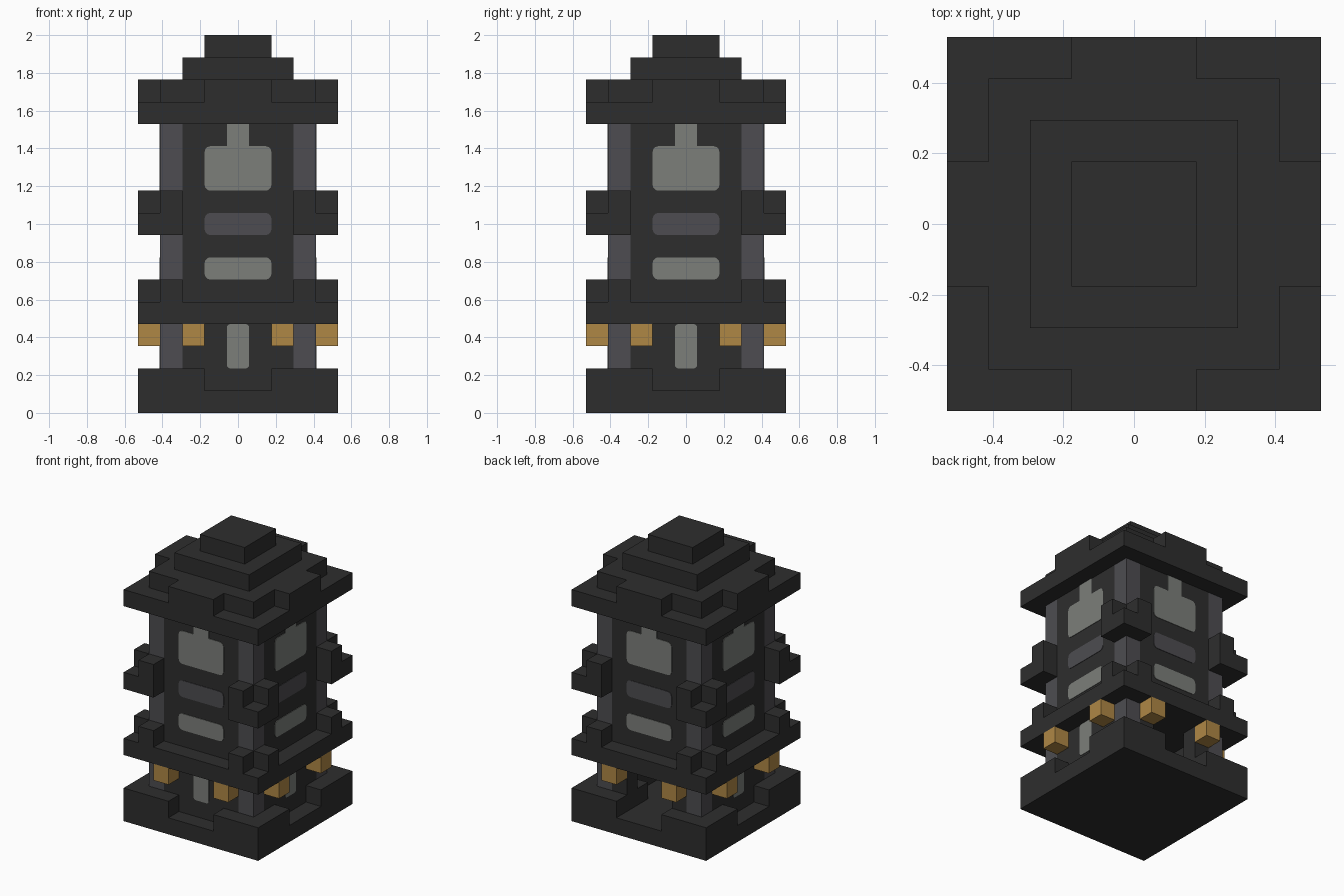
import bpy
import bmesh
from mathutils import Matrix, Vector
from math import pi

U = 2 / 17  # block size

if "Cube" in bpy.data.objects:
    bpy.data.objects.remove(bpy.data.objects["Cube"])


def material(name, r, g, b):
    m = bpy.data.materials.new(name)
    m.use_nodes = True
    m.diffuse_color = (r, g, b, 1)
    m.node_tree.nodes["Principled BSDF"].inputs["Base Color"].default_value = (r, g, b, 1)
    return m


DARK = material("dark stone", 0.027, 0.027, 0.027)
GREY = material("grey stone", 0.075, 0.073, 0.082)
PALE = material("pale glass", 0.2, 0.21, 0.195)
GOLD = material("amber lamp", 0.43, 0.245, 0.06)


def finish(name, bm, mat):
    me = bpy.data.meshes.new(name)
    bm.to_mesh(me)
    bm.free()
    ob = bpy.data.objects.new(name, me)
    me.materials.append(mat)
    bpy.context.collection.objects.link(ob)
    return ob


def add_box(bm, x0, x1, y0, y1, z0, z1):
    lo, hi = Vector((x0, y0, z0)) * U, Vector((x1, y1, z1)) * U
    scale = Matrix.Diagonal((*(hi - lo), 1))
    return bmesh.ops.create_cube(bm, size=1, matrix=Matrix.Translation((lo + hi) / 2) @ scale)["verts"]


def boxes(name, mat, specs, turns=1):
    """Boxes in block units, repeated by quarter turns about z."""
    bm = bmesh.new()
    for k in range(turns):
        for s in specs:
            verts = add_box(bm, *s)
            bmesh.ops.rotate(bm, verts=verts, matrix=Matrix.Rotation(k * pi / 2, 3, "Z"))
    return finish(name, bm, mat)


def slab(half, z0, z1):
    return (-half, half, -half, half, z0, z1)


def pane(name, mat, half, z0, z1, sides=(0, 1, 2, 3), r=0.25):
    """Thin plate with clipped, rounded corners on the chosen sides."""
    bm = bmesh.new()
    for k in sides:
        verts = add_box(bm, -half, half, -3.53, -3.48, z0, z1)
        edges = {e for v in verts for e in v.link_edges
                 if abs(e.verts[0].co.y - e.verts[1].co.y) > 0.001}
        out = bmesh.ops.bevel(bm, geom=list(edges), offset=r * U, segments=3,
                              profile=0.5, affect="EDGES")
        verts = set(out["verts"]) | {v for v in verts if v.is_valid}
        bmesh.ops.rotate(bm, verts=list(verts), matrix=Matrix.Rotation(k * pi / 2, 3, "Z"))
    return finish(name, bm, mat)


# Stepped base with a notch in the middle of each side
boxes("base_slab", DARK, [slab(4.5, 0, 1)])
boxes("base_corners", DARK, [(1.5, 4.5, -4.5, -1.5, 1, 2)], 4)

# Lower storey, open at the back
boxes("lower_walls", DARK, [(-2.5, 2.5, -3.5, -2.5, 1, 4),
                            (-3.5, -2.5, -2.5, 2.5, 1, 4),
                            (2.5, 3.5, -2.5, 2.5, 1, 4),
                            (-2.5, -1.5, 2.5, 3.5, 1, 4),
                            (1.5, 2.5, 2.5, 3.5, 1, 4)])

# Upper body and corner columns
boxes("upper_body", DARK, [(-3.5, 3.5, -2.5, 2.5, 5, 13),
                           (-2.5, 2.5, -3.5, -2.5, 5, 13),
                           (-2.5, 2.5, 2.5, 3.5, 5, 13)])
boxes("corner_columns", GREY, [(2.5, 3.5, -3.5, -2.5, 2, 13)], 4)

# Ledge, corner brackets and stepped roof
boxes("ledge", DARK, [slab(4.5, 4, 5)])
STEPS = [(2.5, 3.5, -4.5, -3.5), (3.5, 4.5, -3.5, -2.5)]
boxes("ledge_studs", DARK, [s + (5, 6) for s in STEPS], 4)
boxes("corner_brackets", DARK, [(2.5, 3.5, -4.5, -3.5, 8, 10), (3.5, 4.5, -3.5, -2.5, 8, 10),
                                (3.5, 4.5, -4.5, -3.5, 8, 9)], 4)
boxes("roof_eaves", DARK, [slab(4.5, 13, 14)])
boxes("roof_middle", DARK, [slab(3.5, 14, 15)])
boxes("roof_tabs", DARK, [(-1.5, 1.5, -4.5, -3.5, 14, 15)], 4)
boxes("roof_upper", DARK, [slab(2.5, 15, 16)])
boxes("roof_cap", DARK, [slab(1.5, 16, 17)])

# Lamps under the ledge
boxes("lamps", GOLD, [(s - 0.5, s + 0.5, -4.5, -3.5, 3, 4) for s in (-2, 2)], 4)

# Panes on each face
pane("upper_window", PALE, 1.5, 10, 12)
boxes("upper_window_neck", PALE, [(-0.5, 0.5, -3.53, -3.48, 11.9, 13)], 4)
pane("grey_band", GREY, 1.5, 8, 9)
pane("lower_window", PALE, 1.5, 6, 7)
pane("base_window", PALE, 0.5, 2, 4, sides=(0, 1, 3), r=0.15)
